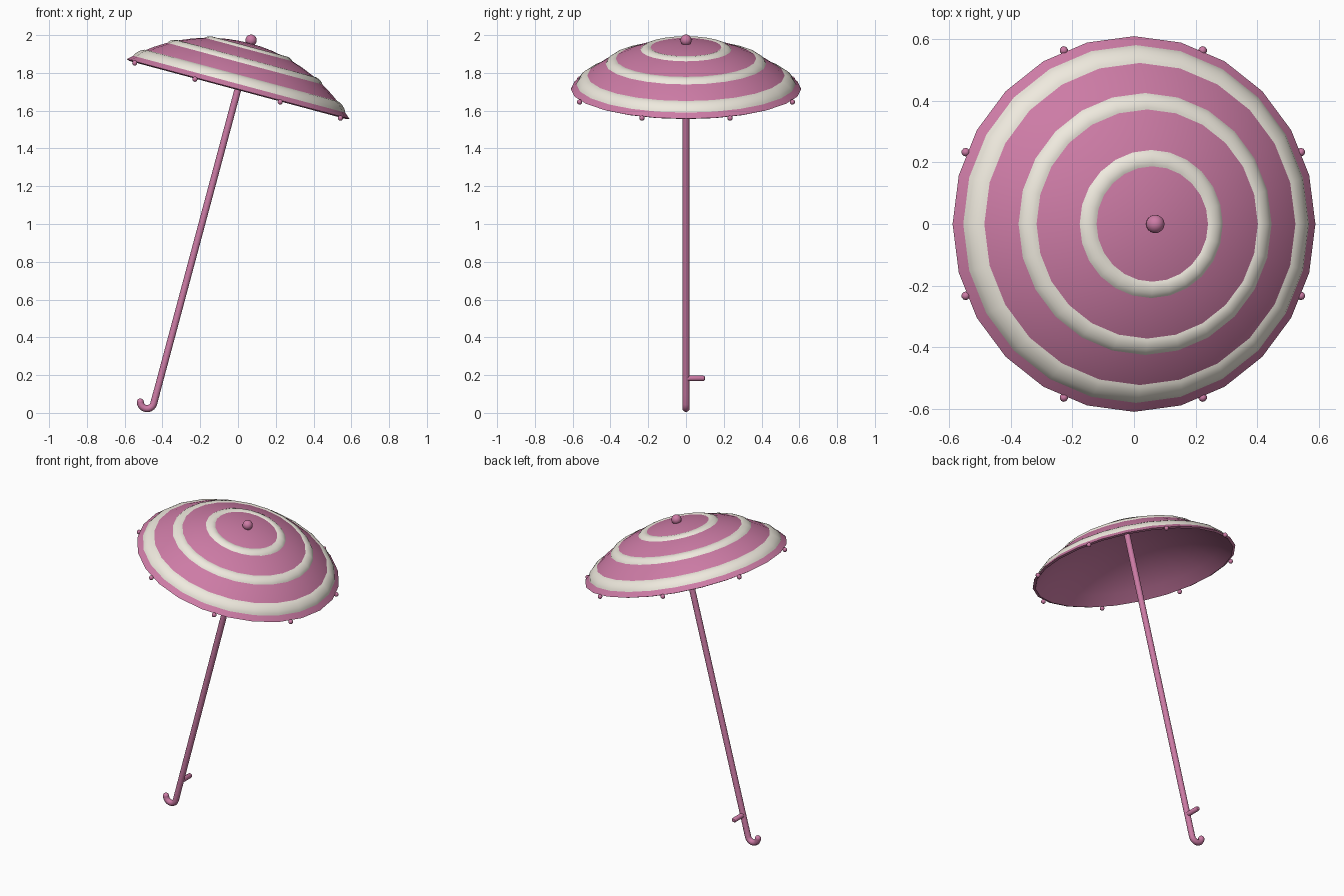
import bpy, bmesh, math
from mathutils import Matrix, Vector

if "Cube" in bpy.data.objects:
    bpy.data.objects.remove(bpy.data.objects["Cube"])

SEG = 24
RIM, RISE = 0.61, 0.25
R = (RIM**2 + RISE**2) / (2 * RISE)          # sphere radius of the dome
TILT = Matrix.Translation((0, 0, 1.715)) @ Matrix.Rotation(math.radians(15), 4, 'Y')


def material(name, rgb):
    m = bpy.data.materials.new(name)
    m.diffuse_color = (*rgb, 1)
    m.use_nodes = True
    m.node_tree.nodes["Principled BSDF"].inputs["Base Color"].default_value = m.diffuse_color
    return m


pink = material("pink", (0.61, 0.2, 0.38))
cream = material("cream", (0.86, 0.82, 0.73))


def finish(name, bm, mat, matrix=TILT, angle=40):
    bmesh.ops.remove_doubles(bm, verts=bm.verts, dist=1e-5)
    bmesh.ops.recalc_face_normals(bm, faces=bm.faces)
    me = bpy.data.meshes.new(name)
    bm.to_mesh(me)
    bm.free()
    me.transform(matrix)
    me.materials.append(mat)
    ob = bpy.data.objects.new(name, me)
    bpy.context.collection.objects.link(ob)
    bpy.ops.object.select_all(action='DESELECT')
    ob.select_set(True)
    bpy.context.view_layer.objects.active = ob
    bpy.ops.object.shade_smooth_by_angle(angle=math.radians(angle))
    return ob


def lathe(name, profile, mat, closed=False, segs=SEG, matrix=TILT):
    bm = bmesh.new()
    vs = [bm.verts.new((r, 0, z)) for r, z in profile]
    pairs = list(zip(vs, vs[1:])) + ([(vs[-1], vs[0])] if closed else [])
    es = [bm.edges.new(p) for p in pairs]
    bmesh.ops.spin(bm, geom=vs + es, axis=(0, 0, 1), cent=(0, 0, 0),
                   angle=2 * math.pi, steps=segs, use_merge=True)
    bmesh.ops.dissolve_degenerate(bm, dist=1e-6, edges=bm.edges)
    return finish(name, bm, mat, matrix)


def dome(r, offset=0.0):
    """Point on the dome at radius r, pushed out along its normal."""
    a = math.asin(r / R)
    return ((R + offset) * math.sin(a), (R + offset) * math.cos(a) - (R - RISE))


def ball(name, loc, radius, u, v):
    bm = bmesh.new()
    bmesh.ops.create_uvsphere(bm, u_segments=u, v_segments=v, radius=radius,
                              matrix=Matrix.Translation(loc))
    return finish(name, bm, pink, angle=60)


# canopy shell, open underneath
N = 10
outer = [dome(RIM * i / N) for i in range(N + 1)]
inner = [dome((RIM - 0.005) * i / N, -0.015) for i in range(N, -1, -1)]
lathe("canopy", outer + inner, pink)

# raised cream stripes
for k, (r0, r1) in enumerate([(0.183, 0.245), (0.368, 0.430), (0.520, 0.585)]):
    top = [dome(r0 + (r1 - r0) * i / 6, -0.003 + 0.011 * math.sin(math.pi * i / 6) ** 0.7
                if 0 < i < 6 else -0.003) for i in range(7)]
    lathe(f"canopy_stripe_{k + 1}", top + [dome((r0 + r1) / 2, -0.006)], cream, closed=True)

# finial and rib tips
ball("finial", (0, 0, 0.267), 0.03, 16, 10)
for i in range(8):
    a = math.radians(22.5 + 45 * i)
    ball(f"rib_tip_{i + 1}", (RIM * math.cos(a), RIM * math.sin(a), -0.009), 0.014, 10, 8)

# pole
POLE_END = -1.672
lathe("pole", [(0, 0.245), (0.018, 0.245), (0.018, POLE_END), (0, POLE_END)], pink, segs=16)

# hooked handle: tube swept along a J in the tilted frame
HR, TR, Z0 = 0.036, 0.0185, -1.725
path = [(0, POLE_END + 0.004)]
path += [(-HR + HR * math.cos(t), Z0 - HR * math.sin(t))
         for t in (math.radians(165) * i / 10 for i in range(11))]
cu = bpy.data.curves.new("handle", 'CURVE')
cu.dimensions = '3D'
cu.bevel_depth = TR
cu.bevel_resolution = 3
cu.use_fill_caps = True
sp = cu.splines.new('POLY')
sp.points.add(len(path) - 1)
for p, (x, z) in zip(sp.points, path):
    p.co = (x, 0, z, 1)
tmp = bpy.data.objects.new("handle_curve", cu)
bpy.context.collection.objects.link(tmp)
bm = bmesh.new()
bm.from_mesh(tmp.to_mesh())
bpy.data.objects.remove(tmp)
finish("hook_handle", bm, pink, angle=50)
ball("handle_tip", (path[-1][0], 0, path[-1][1]), TR, 14, 8)

# side peg near the handle, pointing to the back
peg = Matrix.Translation((-0.41, 0, 0.183)) @ Matrix.Rotation(math.radians(-90), 4, 'X')
lathe("side_peg", [(0, 0), (0.015, 0), (0.015, 0.092), (0.011, 0.099), (0, 0.101)],
      pink, segs=14, matrix=peg)
